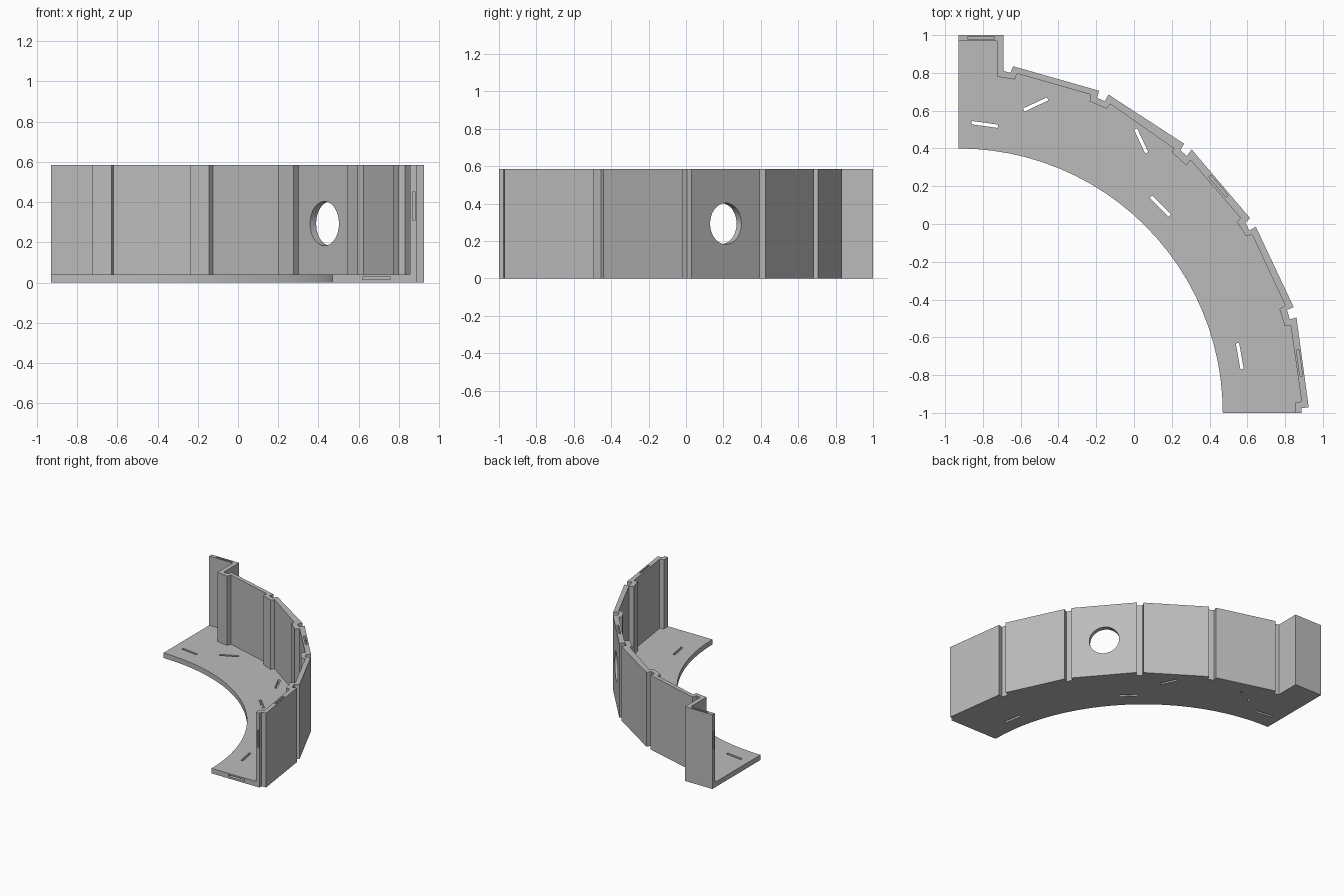
import bpy, bmesh
from math import radians, cos, sin, pi
from mathutils import Matrix, Vector

cube = bpy.data.objects.get("Cube")
if cube:
    bpy.data.objects.remove(cube)

HEIGHT, FLOOR = 0.585, 0.04

grey = bpy.data.materials.new("plain grey")
grey.use_nodes = True
grey.diffuse_color = (0.5, 0.5, 0.5, 1)
grey.node_tree.nodes["Principled BSDF"].inputs["Base Color"].default_value = grey.diffuse_color


def make_object(name, bm):
    bmesh.ops.recalc_face_normals(bm, faces=bm.faces)
    mesh = bpy.data.meshes.new(name)
    bm.to_mesh(mesh)
    bm.free()
    mesh.materials.append(grey)
    obj = bpy.data.objects.new(name, mesh)
    bpy.context.collection.objects.link(obj)
    return obj


def prism(name, outline, z0, z1):
    bm = bmesh.new()
    face = bm.faces.new([bm.verts.new((x, y, z0)) for x, y in outline])
    top = bmesh.ops.extrude_face_region(bm, geom=[face])["geom"]
    bmesh.ops.translate(bm, vec=(0, 0, z1 - z0),
                        verts=[v for v in top if isinstance(v, bmesh.types.BMVert)])
    return make_object(name, bm)


def slot(name, centre, size, angle=0):
    bm = bmesh.new()
    matrix = (Matrix.Translation(centre) @ Matrix.Rotation(radians(angle), 4, 'Z')
              @ Matrix.Diagonal((*size, 1)))
    bmesh.ops.create_cube(bm, size=1, matrix=matrix)
    return make_object(name, bm)


def cut(target, cutter):
    mod = target.modifiers.new("cut", 'BOOLEAN')
    mod.operation, mod.solver, mod.object = 'DIFFERENCE', 'EXACT', cutter
    bpy.context.view_layer.objects.active = target
    bpy.ops.object.modifier_apply(modifier=mod.name)
    bpy.data.objects.remove(cutter)


# Outer wall line with a groove between neighbouring panels
outer = [(-.93, 1), (-.69, 1), (-.69, .81), (-.655, .8), (-.64, .835),
         (-.185, .705), (-.195, .668), (-.155, .65), (-.135, .685),
         (.265, .425), (.245, .39), (.28, .36), (.305, .395),
         (.615, .03), (.59, .005), (.61, -.035), (.645, -.015),
         (.845, -.44), (.81, -.455), (.825, -.505), (.86, -.495),
         (.925, -.97), (.888, -.975), (.888, -1)]

# Inner wall line with a rib behind each groove
inner = [(-.725, .97), (-.725, .78), (-.63, .765), (-.62, .797),
         (-.23, .685), (-.235, .65), (-.145, .61), (-.125, .635),
         (.21, .4), (.2, .38), (.277, .31), (.3, .338),
         (.563, .033), (.545, .01), (.595, -.065), (.625, -.055),
         (.8, -.43), (.77, -.45), (.798, -.54), (.83, -.54),
         (.887, -.94), (.855, -.945), (.86, -1.2)]

# Solid block with a quarter-circle inner edge, hollowed down to the floor
arc = [(-.93 + 1.4 * cos(a), -1 + 1.4 * sin(a))
       for a in (i * pi / 48 for i in range(25))]
wall = prism("curved_wall_with_floor", outer + arc, 0, HEIGHT)
cut(wall, prism("hollow", [(-1.2, .97)] + inner + [(-1.2, -1.2)], FLOOR, 1))

# Round hole in the middle panel
bm = bmesh.new()
bmesh.ops.create_cone(bm, cap_ends=True, segments=48, radius1=.11, radius2=.11, depth=.3,
                      matrix=Matrix.Translation((.445, .2, .293))
                      @ Matrix.Rotation(radians(-49.6), 4, 'Z')
                      @ Matrix.Rotation(pi / 2, 4, 'X'))
cut(wall, make_object("hole", bm))

# Slots through the floor
for x, y, angle in [(-.79, .527, -8), (-.52, .633, 25), (.038, .44, -65),
                    (.14, .095, -45), (.56, -.7, -80)]:
    cut(wall, slot("floor_slot", (x, y, FLOOR / 2), (.14, .018, .2), angle))

# Shallow slots in the top edges of the wall
for x, y, angle in [(-.81, .985, 0), (.447, .2, -49.6), (.876, -.735, -82)]:
    cut(wall, slot("top_slot", (x, y, HEIGHT), (.14, .014, .08), angle))

# Shallow slots in the two ends
cut(wall, slot("end_slot", (.875, -1, .38), (.014, .08, .14)))
cut(wall, slot("end_slot", (-.93, .985, .38), (.08, .014, .14)))
cut(wall, slot("end_slot", (.688, -1, .021), (.14, .08, .014)))

# Smooth the round hole and inner edge, keep the corners sharp
wall.select_set(True)
bpy.context.view_layer.objects.active = wall
bpy.ops.object.shade_smooth_by_angle(angle=radians(20))
